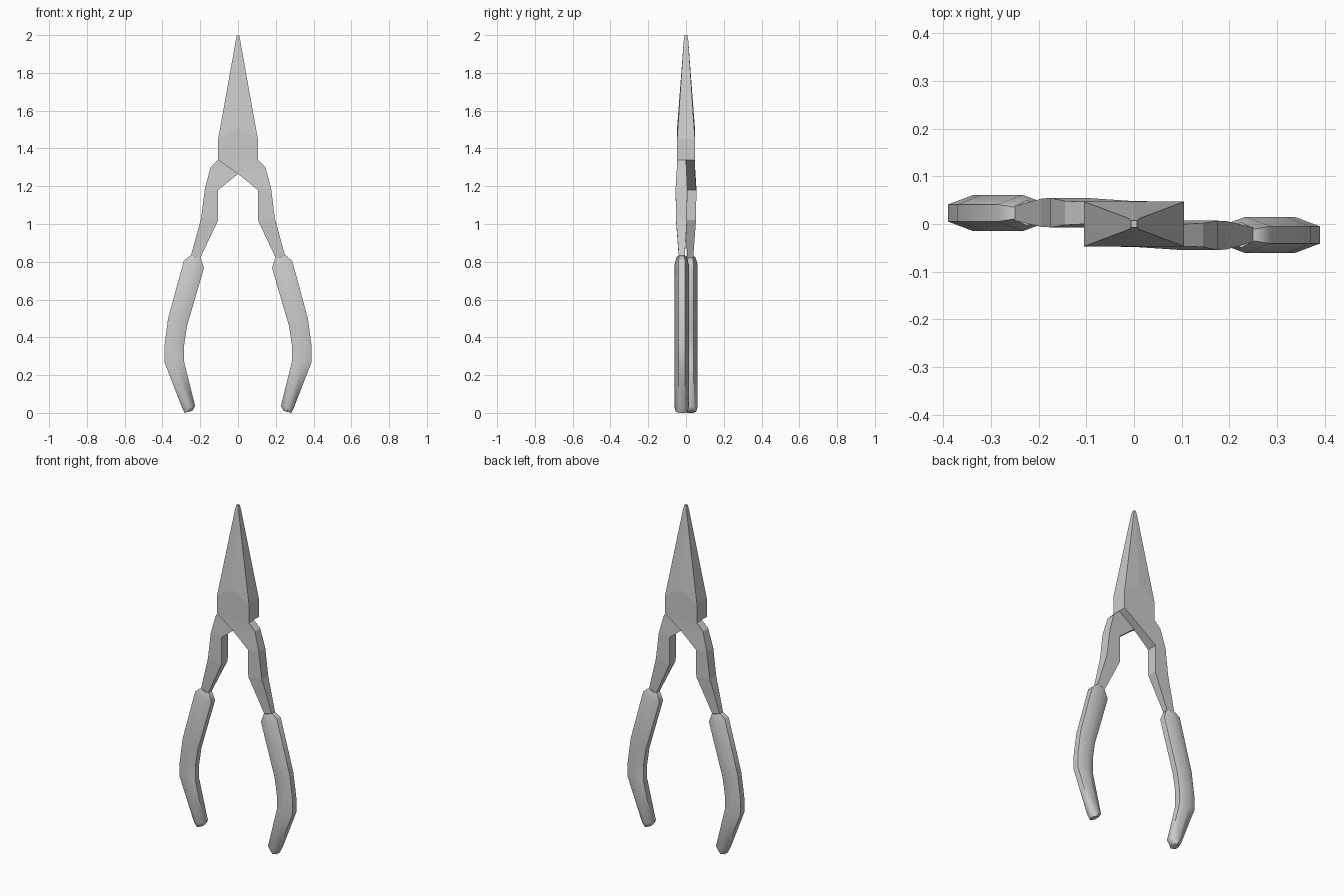
import bpy, bmesh, math

if "Cube" in bpy.data.objects:
    bpy.data.objects.remove(bpy.data.objects["Cube"])


def loft(name, rings, turn=1, smooth_angle=None):
    """Bridge equal-sized rings of points and cap the ends; turn=-1 spins 180 deg about z."""
    bm = bmesh.new()
    loops = [[bm.verts.new((x * turn, y * turn, z)) for x, y, z in r] for r in rings]
    n = len(loops[0])
    for a, b in zip(loops, loops[1:]):
        for i in range(n):
            j = (i + 1) % n
            bm.faces.new((a[i], a[j], b[j], b[i]))
    bm.faces.new(loops[0][::-1])
    bm.faces.new(loops[-1])
    bmesh.ops.recalc_face_normals(bm, faces=bm.faces)
    me = bpy.data.meshes.new(name)
    bm.to_mesh(me)
    bm.free()
    ob = bpy.data.objects.new(name, me)
    bpy.context.collection.objects.link(ob)
    if smooth_angle:
        bpy.ops.object.select_all(action='DESELECT')
        ob.select_set(True)
        bpy.context.view_layer.objects.active = ob
        bpy.ops.object.shade_smooth_by_angle(angle=math.radians(smooth_angle))
    return ob


def jaw_ring(hx, hy, z, z_mid):
    return [(hx, -hy, z), (hx, hy, z), (0, hy, z_mid),
            (-hx, hy, z), (-hx, -hy, z), (0, -hy, z_mid)]


# Needle-nose jaw: short block, then a long taper
loft("jaw", [jaw_ring(0.105, 0.047, 1.34, 1.34),
             jaw_ring(0.105, 0.047, 1.45, 1.51),
             jaw_ring(0.012, 0.012, 1.97, 1.97),
             jaw_ring(0.006, 0.007, 2.0, 2.0)])

# Metal arm: outer x, z, inner x, z, front y, back y (first rows form the pivot plate)
arm = [(0.105, 1.34, -0.105, 1.34, -0.047, 0.0),
       (0.145, 1.30, 0.0, 1.265, -0.048, 0.002),
       (0.175, 1.19, 0.105, 1.18, -0.055, 0.007),
       (0.195, 1.03, 0.105, 1.02, -0.053, 0.006),
       (0.25, 0.83, 0.20, 0.82, -0.038, -0.007),
       (0.263, 0.78, 0.215, 0.77, -0.036, -0.009)]
arm_rings = [[(ox, f, oz), (ox, b, oz), (ix, b, iz), (ix, f, iz)]
             for ox, oz, ix, iz, f, b in arm]

# Hexagonal grip: outer x, z, inner x, z, depth scale
grip = [(0.253, 0.833, 0.197, 0.818, 0.7),
        (0.287, 0.805, 0.18, 0.768, 1),
        (0.37, 0.50, 0.27, 0.46, 1),
        (0.39, 0.35, 0.285, 0.36, 1),
        (0.39, 0.27, 0.285, 0.27, 1),
        (0.295, 0.025, 0.227, 0.035, 1),
        (0.282, 0.0, 0.243, 0.01, 0.8)]
CY, HY, EY = -0.023, 0.038, 0.018
grip_rings = []
for ox, oz, ix, iz, s in grip:
    mx, mz = (ox + ix) / 2, (oz + iz) / 2
    grip_rings.append([(ox, CY - EY * s, oz), (ox, CY + EY * s, oz), (mx, CY + HY * s, mz),
                       (ix, CY + EY * s, iz), (ix, CY - EY * s, iz), (mx, CY - HY * s, mz)])

for side, turn in (("right", 1), ("left", -1)):
    loft(side + "_arm", arm_rings, turn)
    loft(side + "_grip", grip_rings, turn, 60)
